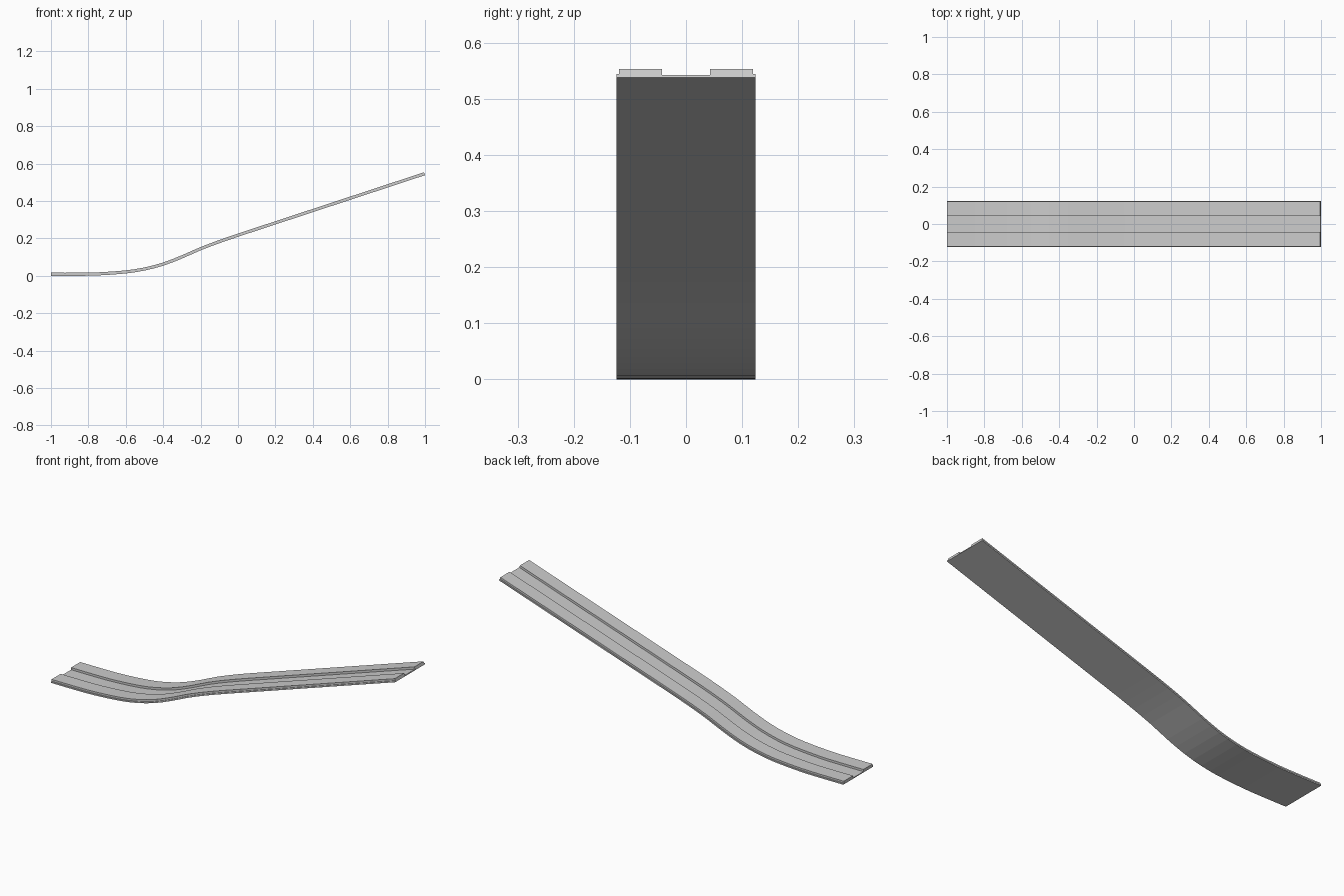
import bpy, bmesh
from mathutils import Vector

if "Cube" in bpy.data.objects:
    bpy.data.objects.remove(bpy.data.objects["Cube"])

# Underside path of the ramp in the x-z plane
KEYS = [(-1, 0), (-.85, 0), (-.75, .002), (-.6, .0125), (-.5, .028),
        (-.4, .054), (-.3, .092), (-.2, .136), (-.1, .174), (0, .2085),
        (.1, .2415), (1, .538)]
# Half cross-section (y, height): channel floor, rail, stepped side lip, underside
HALF = [(0, .005), (.043, .005), (.043, .0165), (.119, .0165),
        (.119, .007), (.124, .007), (.124, 0)]


def smooth_path(keys, div):
    """Hermite curve through the keys; the long last span stays straight."""
    p = [Vector((x, z)) for x, z in keys]
    n = len(p)
    slope = [(p[min(i + 1, n - 1)].y - p[max(i - 1, 0)].y) /
             (p[min(i + 1, n - 1)].x - p[max(i - 1, 0)].x) for i in range(n)]
    out = []
    for i in range(n - 2):
        h = p[i + 1].x - p[i].x
        for k in range(div):
            t = k / div
            z = ((2*t**3 - 3*t**2 + 1) * p[i].y + (t**3 - 2*t**2 + t) * h * slope[i]
                 + (3*t**2 - 2*t**3) * p[i+1].y + (t**3 - t**2) * h * slope[i+1])
            out.append(Vector((p[i].x + h * t, z)))
    return out + p[-2:]


def sweep(name, path, section):
    bm = bmesh.new()
    rings = []
    for i, p in enumerate(path):
        d = (path[min(i + 1, len(path) - 1)] - path[max(i - 1, 0)]).normalized()
        if i == 0:
            d = Vector((1, 0))
        rings.append([bm.verts.new((p.x - d.y * h, y, p.y + d.x * h))
                      for y, h in section])
    m = len(section)
    for a, b in zip(rings, rings[1:]):
        for j in range(m):
            k = (j + 1) % m
            bm.faces.new((a[j], a[k], b[k], b[j]))
    bm.faces.new(rings[0])
    bm.faces.new(rings[-1])
    bmesh.ops.recalc_face_normals(bm, faces=bm.faces)
    mesh = bpy.data.meshes.new(name)
    bm.to_mesh(mesh)
    bm.free()
    obj = bpy.data.objects.new(name, mesh)
    bpy.context.collection.objects.link(obj)
    return obj


# Grooved ramp track swept along the path
section = HALF + [(-y, h) for y, h in reversed(HALF[1:])]
sweep("ramp_track", smooth_path(KEYS, 2), section)
